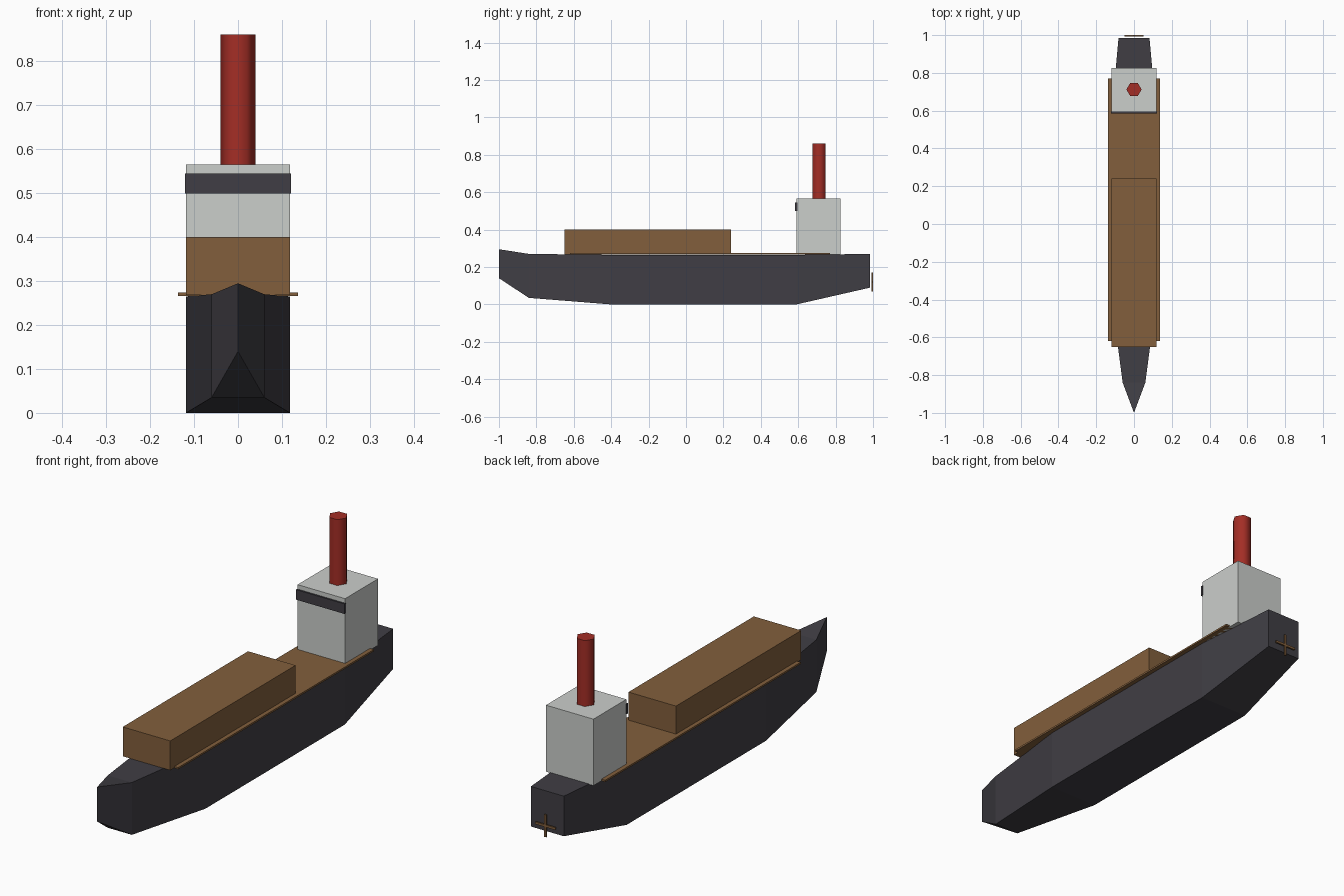
import bpy, bmesh, math

cube = bpy.data.objects.get("Cube")
if cube:
    bpy.data.objects.remove(cube, do_unlink=True)


def material(name, colour):
    mat = bpy.data.materials.new(name)
    mat.use_nodes = True
    mat.diffuse_color = (*colour, 1)
    bsdf = next(n for n in mat.node_tree.nodes if n.type == 'BSDF_PRINCIPLED')
    bsdf.inputs["Base Color"].default_value = (*colour, 1)
    return mat


charcoal = material("charcoal", (0.051, 0.048, 0.058))
brown = material("brown", (0.223, 0.114, 0.045))
pale_grey = material("pale_grey", (0.60, 0.62, 0.60))
red = material("red", (0.37, 0.027, 0.019))


def add_object(name, bm, mat):
    bmesh.ops.recalc_face_normals(bm, faces=bm.faces)
    mesh = bpy.data.meshes.new(name)
    bm.to_mesh(mesh)
    bm.free()
    mesh.materials.append(mat)
    obj = bpy.data.objects.new(name, mesh)
    bpy.context.collection.objects.link(obj)
    return obj


def box(name, half_width, y_range, z_range, mat):
    """Box centred on x, given by its extents in y and z."""
    bm = bmesh.new()
    bmesh.ops.create_cube(bm, size=1)
    for v in bm.verts:
        v.co.x *= 2 * half_width
        v.co.y = y_range[v.co.y > 0]
        v.co.z = z_range[v.co.z > 0]
    return add_object(name, bm, mat)


# Hull: rectangular sections lofted from the stem to the stern
# Each station: y, half width, bottom z, top z
stations = [(-0.84, 0.06, 0.035, 0.27), (-0.4, 0.118, 0, 0.265),
            (0.59, 0.118, 0, 0.265), (0.985, 0.082, 0.09, 0.27)]
bm = bmesh.new()
rings = []
for y, w, low, high in stations:
    corners = [(-w, low), (w, low), (w, high), (-w, high)]
    rings.append([bm.verts.new((x, y, z)) for x, z in corners])
for a, b in zip(rings, rings[1:]):
    for i in range(4):
        j = (i + 1) % 4
        bm.faces.new((a[i], a[j], b[j], b[i]))
bm.faces.new(rings[-1])

# Stem: a vertical edge closing the bow
low, high = [bm.verts.new((0, -1, z)) for z in (0.14, 0.295)]
bow = rings[0]
bm.faces.new((bow[0], bow[1], low))
bm.faces.new((bow[1], bow[2], high, low))
bm.faces.new((bow[2], bow[3], high))
bm.faces.new((bow[3], bow[0], low, high))
add_object("hull", bm, charcoal)

# Deck, cargo and superstructure
box("deck", 0.137, (-0.62, 0.77), (0.266, 0.274), brown)
box("cargo_hold", 0.118, (-0.65, 0.24), (0.268, 0.40), brown)
box("bridge_house", 0.118, (0.592, 0.826), (0.266, 0.565), pale_grey)
box("bridge_window", 0.121, (0.584, 0.596), (0.50, 0.545), charcoal)

# Funnel: six sides, smooth round the barrel
bm = bmesh.new()
bmesh.ops.create_cone(bm, cap_ends=True, segments=6, radius1=0.04,
                      radius2=0.04, depth=0.31)
for v in bm.verts:
    angle = round(math.atan2(v.co.y, v.co.x) / (math.pi / 3) - 0.01) * math.pi / 3
    v.co.x, v.co.y = 0.04 * math.cos(angle), 0.04 * math.sin(angle)
bmesh.ops.translate(bm, verts=bm.verts, vec=(0, 0.712, 0.706))
funnel = add_object("funnel", bm, red)
bpy.ops.object.select_all(action='DESELECT')
funnel.select_set(True)
bpy.context.view_layer.objects.active = funnel
bpy.ops.object.shade_smooth_by_angle(angle=math.radians(65))

# Propeller: two crossed blades behind the stern
box("propeller_blade_upright", 0.005, (0.993, 1.0), (0.07, 0.17), brown)
box("propeller_blade_level", 0.05, (0.993, 1.0), (0.115, 0.125), brown)
